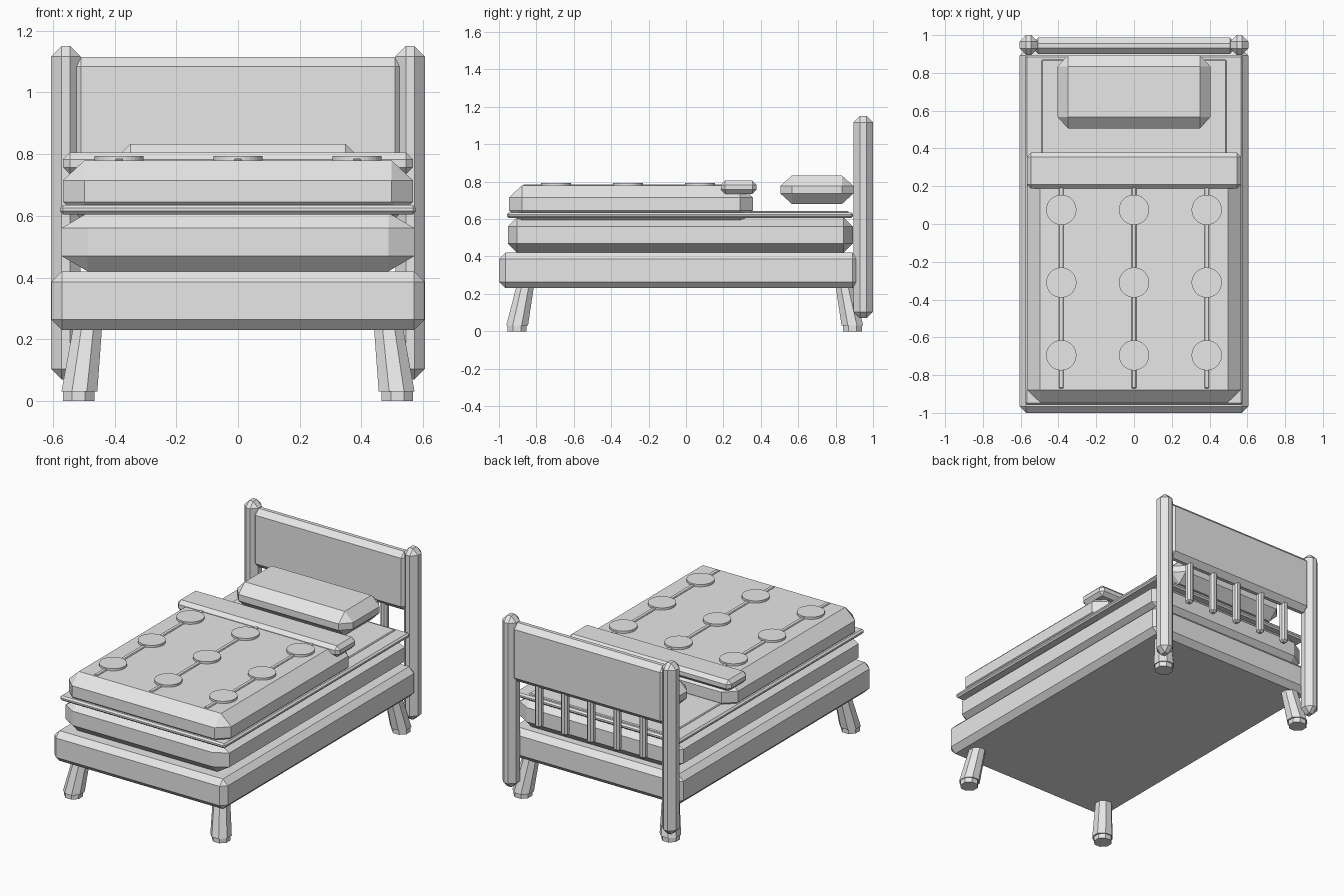
import bpy, bmesh, math
from mathutils import Vector
from itertools import product

cube = bpy.data.objects.get("Cube")
if cube:
    bpy.data.objects.remove(cube, do_unlink=True)

grey = bpy.data.materials.new("plain_grey")
grey.use_nodes = True
grey.diffuse_color = (0.8, 0.8, 0.8, 1)
grey.node_tree.nodes["Principled BSDF"].inputs["Base Color"].default_value = (0.8, 0.8, 0.8, 1)


def hull(name, points):
    """Object made from the convex hull of a few points, with flat faces merged."""
    bm = bmesh.new()
    for p in points:
        bm.verts.new(p)
    bmesh.ops.convex_hull(bm, input=bm.verts[:])
    bmesh.ops.dissolve_limit(bm, angle_limit=math.radians(0.5),
                             verts=bm.verts[:], edges=bm.edges[:])
    bmesh.ops.recalc_face_normals(bm, faces=bm.faces[:])
    mesh = bpy.data.meshes.new(name)
    bm.to_mesh(mesh)
    bm.free()
    mesh.materials.append(grey)
    obj = bpy.data.objects.new(name, mesh)
    bpy.context.collection.objects.link(obj)
    return obj


def chamfer_box(name, x, y, z, chamfer):
    """Box spanning the x, y, z ranges; chamfer is one width or one per axis."""
    c = Vector(chamfer) if isinstance(chamfer, tuple) else Vector((chamfer,) * 3)
    mid = Vector((sum(x), sum(y), sum(z))) / 2
    half = Vector((x[1] - x[0], y[1] - y[0], z[1] - z[0])) / 2
    points = []
    for signs in product((-1, 1), repeat=3):
        for full in range(3):
            points.append([mid[i] + signs[i] * (half[i] - (0 if i == full else c[i]))
                           for i in range(3)])
    return hull(name, points)


def ring(cx, cy, z, radius, sides=8):
    step = math.tau / sides
    return [(cx + radius * math.cos((i + 0.5) * step),
             cy + radius * math.sin((i + 0.5) * step), z) for i in range(sides)]


# Base frame and bedding layers
chamfer_box("bed_frame", (-0.605, 0.605), (-1, 0.925), (0.23, 0.42), 0.034)
chamfer_box("mattress", (-0.572, 0.572), (-0.953, 0.893), (0.42, 0.61), (0.085, 0.05, 0.05))
chamfer_box("sheet", (-0.577, 0.577), (-0.957, 0.893), (0.605, 0.635), 0.01)
chamfer_box("sheet_panel", (-0.49, 0.49), (-0.87, 0.87), (0.625, 0.642), 0.005)
chamfer_box("duvet", (-0.567, 0.567), (-0.945, 0.357), (0.58, 0.78), (0.07, 0.067, 0.065))
chamfer_box("duvet_fold", (-0.567, 0.567), (0.187, 0.378), (0.735, 0.805), 0.022)
chamfer_box("pillow", (-0.405, 0.405), (0.505, 0.895), (0.68, 0.833), (0.056, 0.062, 0.056))

# Quilted seams and round buttons on the duvet
for col, x in enumerate((-0.385, 0, 0.385), 1):
    chamfer_box(f"seam_{col}", (x - 0.013, x + 0.013), (-0.87, 0.28), (0.77, 0.786), 0.004)
    for row, y in enumerate((-0.695, -0.31, 0.075), 1):
        hull(f"button_{col}_{row}",
             ring(x, y, 0.775, 0.08, 32) + ring(x, y, 0.794, 0.08, 32))

# Headboard panel and spindles
chamfer_box("headboard_panel", (-0.54, 0.54), (0.9, 0.987), (0.745, 1.115), 0.032)
for i in range(5):
    x = (i - 2) * 0.182
    chamfer_box(f"spindle_{i + 1}", (x - 0.022, x + 0.022), (0.922, 0.966), (0.49, 0.78), 0.012)

# Posts and splayed legs with feet
for side, s in (("left", 1), ("right", -1)):
    chamfer_box(f"{side}_post", (s * 0.558 - 0.048, s * 0.558 + 0.048),
                (0.895, 1), (0.07, 1.15), 0.034)
    for end, top_y, foot_y in (("front", -0.858, -0.903), ("back", 0.845, 0.89)):
        hull(f"{end}_{side}_leg", ring(s * 0.486, top_y, 0.25, 0.05)
             + ring(s * 0.514, foot_y, 0.03, 0.063))
        hull(f"{end}_{side}_foot", ring(s * 0.516, foot_y, 0, 0.055)
             + ring(s * 0.516, foot_y, 0.045, 0.055))
